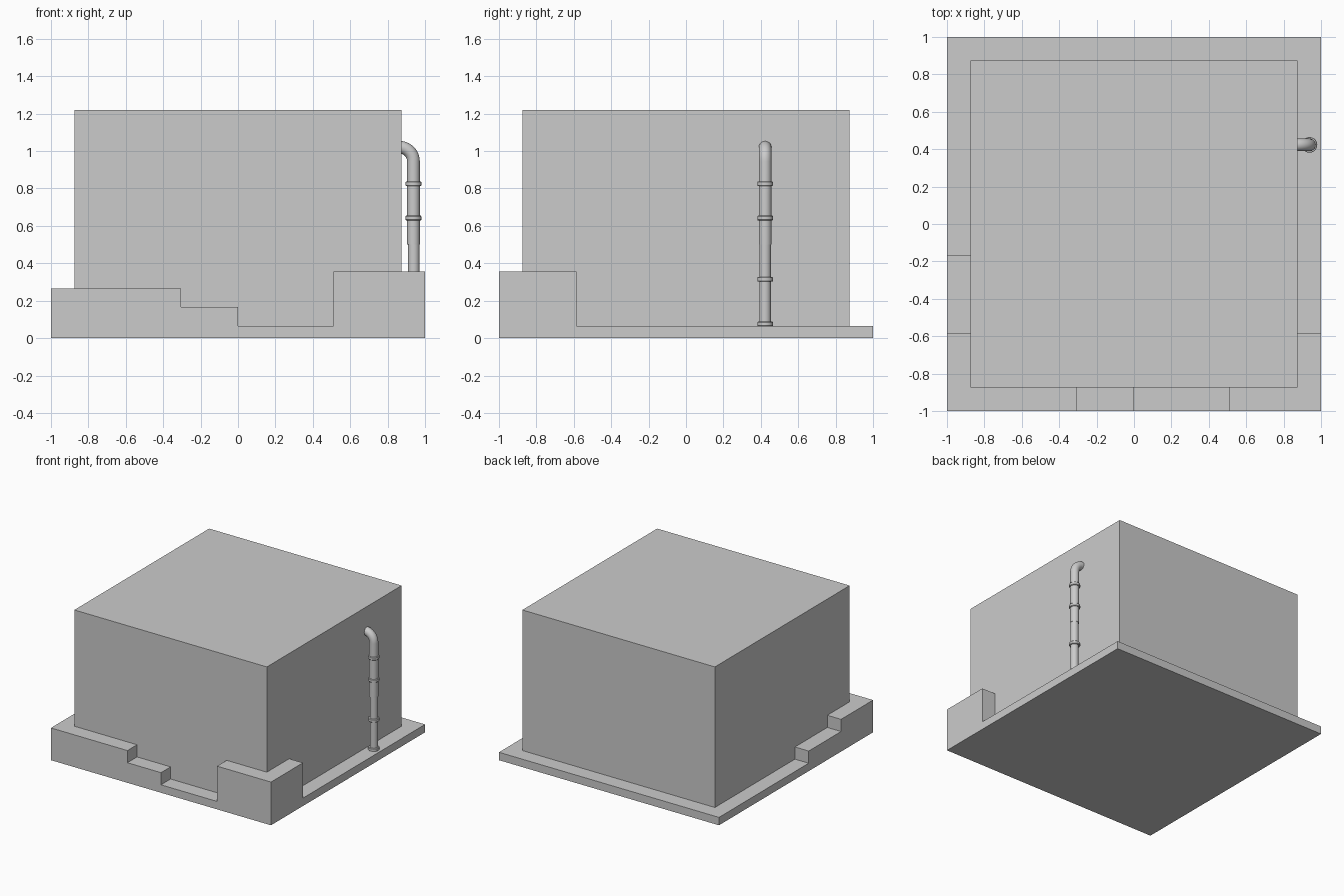
import bpy, bmesh, math
from mathutils import Vector

if "Cube" in bpy.data.objects:
    bpy.data.objects.remove(bpy.data.objects["Cube"])

W = 0.875      # half width of the building
SLAB = 0.065   # height of the base slab


def link(name, bm):
    bmesh.ops.recalc_face_normals(bm, faces=bm.faces)
    me = bpy.data.meshes.new(name)
    bm.to_mesh(me)
    bm.free()
    ob = bpy.data.objects.new(name, me)
    bpy.context.collection.objects.link(ob)
    return ob


def smooth(ob):
    bpy.ops.object.select_all(action='DESELECT')
    ob.select_set(True)
    bpy.context.view_layer.objects.active = ob
    bpy.ops.object.shade_smooth_by_angle(angle=math.radians(40))


# Height of the stepped plinth at a point
def height(x, y):
    if y < -W:
        return 0.265 if x < -0.305 else 0.165 if x < 0 else SLAB if x < 0.51 else 0.355
    if x > W and y < -0.585:
        return 0.355
    if x < -W and y < -0.165:
        return 0.265 if y < -0.585 else 0.165
    return SLAB


# Stepped plinth: one watertight solid made from the outer faces of a cell grid
def plinth():
    axes = ([-1, -W, -0.305, 0, 0.51, W, 1],
            [-1, -W, -0.585, -0.165, 1],
            [0, SLAB, 0.165, 0.265, 0.355])
    n = [len(a) - 1 for a in axes]

    def solid(c):
        if any(not 0 <= c[k] < n[k] for k in range(3)):
            return False
        x, y, z = [(axes[k][c[k]] + axes[k][c[k] + 1]) / 2 for k in range(3)]
        return z < height(x, y)

    bm = bmesh.new()
    for i in range(n[0]):
        for j in range(n[1]):
            for l in range(n[2]):
                c = (i, j, l)
                if not solid(c):
                    continue
                for k in range(3):
                    for s in (0, 1):
                        nb = list(c)
                        nb[k] += 2 * s - 1
                        if solid(nb):
                            continue
                        quad = []
                        for a, b in ((0, 0), (1, 0), (1, 1), (0, 1)):
                            p = list(c)
                            p[k] += s
                            p[(k + 1) % 3] += a
                            p[(k + 2) % 3] += b
                            quad.append(bm.verts.new([axes[m][p[m]] for m in range(3)]))
                        bm.faces.new(quad)
    bmesh.ops.remove_doubles(bm, verts=bm.verts, dist=1e-5)
    bmesh.ops.recalc_face_normals(bm, faces=bm.faces)
    bmesh.ops.dissolve_limit(bm, angle_limit=0.01, verts=bm.verts, edges=bm.edges)
    link("stepped_plinth", bm)


# Building block standing on the slab
def building():
    bm = bmesh.new()
    bmesh.ops.create_cube(bm, size=1)
    top = 1.22
    bmesh.ops.scale(bm, vec=(2 * W, 2 * W, top - SLAB), verts=bm.verts)
    bmesh.ops.translate(bm, vec=(0, 0, (top + SLAB) / 2), verts=bm.verts)
    link("building_block", bm)


# Round tube swept along a path lying in an xz plane
def tube(name, path, radii, y, sides=20):
    bm = bmesh.new()
    pts = [Vector((x, y, z)) for x, z in path]
    rings = []
    for i, p in enumerate(pts):
        t = (pts[min(i + 1, len(pts) - 1)] - pts[max(i - 1, 0)]).normalized()
        side = Vector((0, 1, 0))
        up = t.cross(side)
        rings.append([bm.verts.new(p + radii[i] * (math.cos(a) * side + math.sin(a) * up))
                      for a in (2 * math.pi * q / sides for q in range(sides))])
    for r0, r1 in zip(rings, rings[1:]):
        for q in range(sides):
            bm.faces.new((r0[q], r0[(q + 1) % sides], r1[(q + 1) % sides], r1[q]))
    bm.faces.new(rings[0])
    bm.faces.new(rings[-1])
    smooth(link(name, bm))


plinth()
building()

# Drainpipe: elbow leaving the wall and upper run, then a slimmer lower run
PX, PY = 0.938, 0.423
bend = 0.075
elbow = [(PX - bend + bend * math.sin(a), 0.945 + bend * math.cos(a))
         for a in (math.pi / 2 * k / 10 for k in range(11))]
path = [(W - 0.02, 1.02)] + elbow + [(PX, 0.50)]
tube("drainpipe_upper", path, [0.034] * len(path), PY)
tube("drainpipe_lower", [(PX + 0.002, 0.505), (PX + 0.002, SLAB)], [0.031, 0.031], PY)

# Pipe collars
for i, z in enumerate((0.825, 0.642, 0.314, 0.075)):
    tube(f"pipe_collar_{i + 1}",
         [(PX, z - 0.0125), (PX, z - 0.009), (PX, z + 0.009), (PX, z + 0.0125)],
         [0.039, 0.042, 0.042, 0.039], PY)
